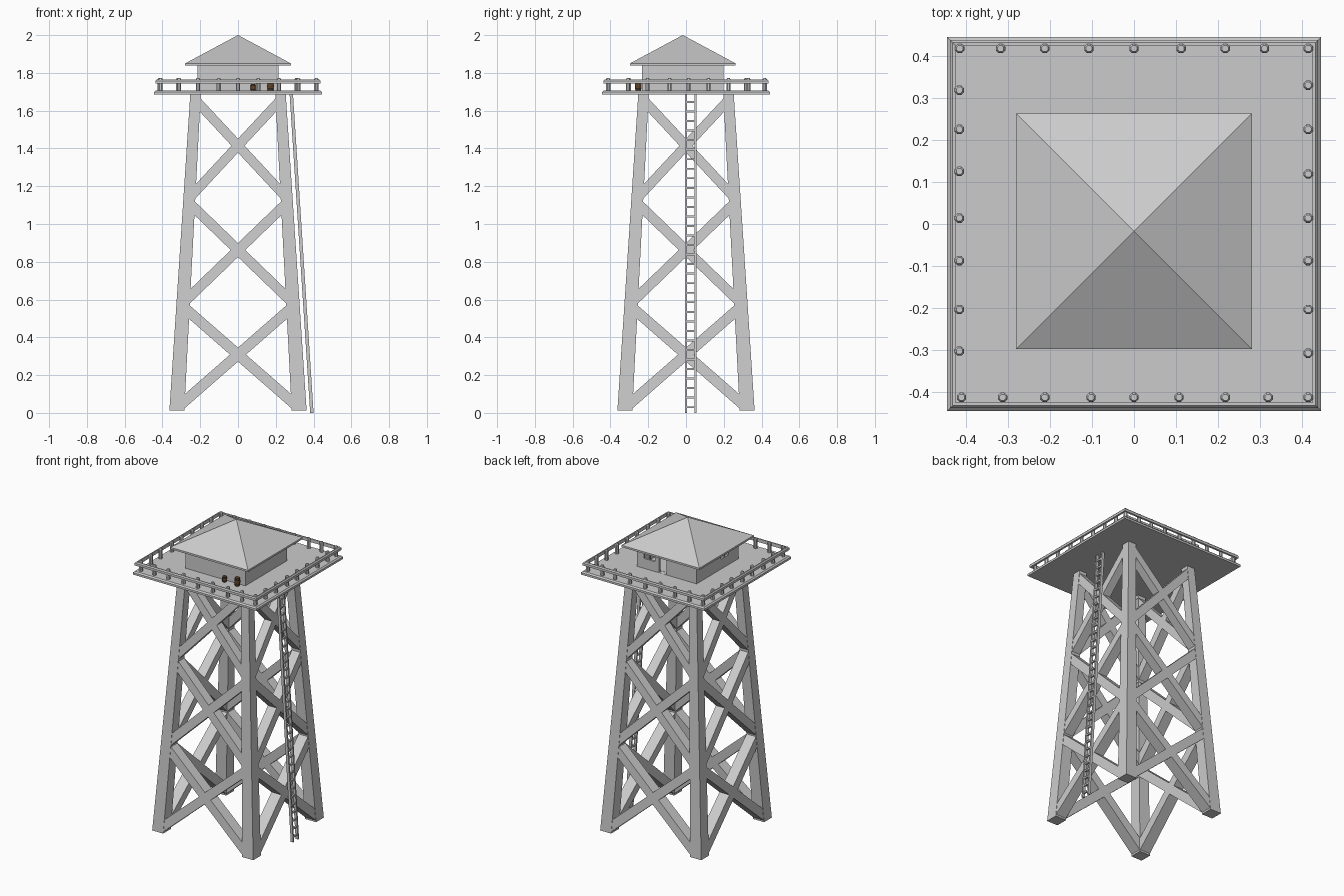
import bpy, bmesh, math
from mathutils import Matrix

if "Cube" in bpy.data.objects:
    bpy.data.objects.remove(bpy.data.objects["Cube"])


def loft(name, *rings, mat=None):
    """Closed solid through rings of matching points."""
    bm = bmesh.new()
    vs = [[bm.verts.new(p) for p in r] for r in rings]
    n = len(rings[0])
    for a, b in zip(vs, vs[1:]):
        for i in range(n):
            j = (i + 1) % n
            bm.faces.new((a[i], a[j], b[j], b[i]))
    bm.faces.new(vs[0][::-1])
    bm.faces.new(vs[-1])
    bmesh.ops.recalc_face_normals(bm, faces=bm.faces)
    me = bpy.data.meshes.new(name)
    bm.to_mesh(me)
    bm.free()
    ob = bpy.data.objects.new(name, me)
    bpy.context.collection.objects.link(ob)
    if mat:
        me.materials.append(mat)
    return ob


def rect(x0, x1, y0, y1, z):
    return [(x0, y0, z), (x1, y0, z), (x1, y1, z), (x0, y1, z)]


def box(name, x0, x1, y0, y1, z0, z1):
    return loft(name, rect(x0, x1, y0, y1, z0), rect(x0, x1, y0, y1, z1))


def disc(x, y, z, r, n=8):
    return [(x + r * math.cos(math.tau * (i + .5) / n),
             y + r * math.sin(math.tau * (i + .5) / n), z) for i in range(n)]


def outer(z):
    return .364 - .066 * z


def inner(z):
    return .285 - .052 * z


# four tapered legs
for sx in (-1, 1):
    for sy in (-1, 1):
        loft("leg", *[rect(sx * inner(z), sx * outer(z), sy * inner(z), sy * outer(z), z)
                      for z in (.012, 1.69)])

# crossed braces, three levels on each of four sides
LEVELS = [(.055, .54), (.61, 1.09), (1.165, 1.638)]
for side in range(4):
    rot = Matrix.Rotation(side * math.pi / 2, 4, 'Z')
    for z0, z1 in LEVELS:
        for s in (-1, 1):
            prof = []
            for x, z in ((-inner(z0) - .008, z0), (inner(z1) + .008, z1)):
                ends = [(s * x, z - .037), (s * x, z + .037)]
                prof += ends if z == z0 else ends[::-1]
            front = [(x, -outer(z) + .002, z) for x, z in prof]
            back = [(x, -inner(z) - .002, z) for x, z in prof]
            loft("brace", front, back).data.transform(rot)

# platform deck
P = .445
loft("platform", rect(-P, P, -P, P, 1.685), rect(-P, P, -P, P, 1.698),
     rect(-.437, .437, -.437, .437, 1.706))

# railing: one mitred bar per side, fixed outside the posts
for side in range(4):
    a, b = .424, .437
    bar = loft("railing", *[[(-o, -o, z), (o, -o, z), (i, -i, z), (-i, -i, z)]
                            for o, i, z in ((b, a, 1.743), (b, a, 1.758), (b - .006, a, 1.765))])
    bar.data.transform(Matrix.Rotation(side * math.pi / 2, 4, 'Z'))

# railing posts
front_x = [-.41, -.312, -.212, -.102, 0, .107, .217, .319, .414]
back_x = [-.414, -.317, -.212, -.107, 0, .112, .217, .31, .414]
left_y = [.318, .225, .125, .014, -.087, -.203, -.302]
right_y = [.33, .225, .119, .014, -.087, -.203, -.307]
spots = [(x, -.412) for x in front_x] + [(x, .417) for x in back_x]
spots += [(-.415, y) for y in left_y] + [(.414, y) for y in right_y]
for x, y in spots:
    loft("railing_post", disc(x, y, 1.70, .012), disc(x, y, 1.766, .012),
         disc(x, y, 1.772, .008))

# hollow cabin with a door and two windows
C, W = -.017, .215
cabin = box("cabin", -W, W, C - W, C + W, 1.70, 1.85)
cuts = [box("room_cutter", -W + .014, W - .014, C - W + .014, C + W - .014, 1.707, 1.842),
        box("door_cutter", 0, .056, C + W - .03, C + W + .03, 1.7065, 1.825),
        box("back_window_cutter", .085, .165, C + W - .03, C + W + .03, 1.77, 1.81),
        box("left_window_cutter", -W - .03, -W + .03, -.13, -.05, 1.77, 1.81)]
for c in cuts:
    m = cabin.modifiers.new(c.name, 'BOOLEAN')
    m.object = c
    m.solver = 'EXACT'
    c.hide_render = True
    c.hide_viewport = True
    c.display_type = 'WIRE'
# window bars
box("back_window_bar", .121, .129, C + W - .012, C + W - .002, 1.765, 1.815)
box("left_window_bar", -W + .002, -W + .012, -.094, -.086, 1.765, 1.815)

# pyramid roof with thin eave
R = .28
loft("roof", rect(-R, R, C - R, C + R, 1.838), rect(-R, R, C - R, C + R, 1.85),
     rect(-.0005, .0005, C - .0005, C + .0005, 2.0))

# ladder leaning on the right side
def ladder_x(z):
    return .391 - .0645 * z


for y in (.001, .051):
    loft("ladder_rail", *[rect(ladder_x(z) - .009, ladder_x(z) + .009, y - .005, y + .005, z)
                          for z in (0, 1.685)])
for i in range(33):
    z = .03 + i * .0505
    x = ladder_x(z)
    box("ladder_rung", x - .006, x + .006, .002, .05, z - .005, z + .005)

# two small barrels by the front wall
wood = bpy.data.materials.new("barrel_wood")
wood.diffuse_color = (.12, .055, .02, 1)
wood.use_nodes = True
wood.node_tree.nodes["Principled BSDF"].inputs["Base Color"].default_value = wood.diffuse_color
iron = bpy.data.materials.new("barrel_iron")
iron.diffuse_color = (.02, .02, .02, 1)
iron.use_nodes = True
iron.node_tree.nodes["Principled BSDF"].inputs["Base Color"].default_value = iron.diffuse_color
for x, r, h in ((.08, .014, .035), (.172, .018, .05)):
    y, z = -.253, 1.706
    loft("barrel", *[disc(x, y, z + h * t, r * k, 12)
                     for t, k in ((0, .82), (.25, .95), (.5, 1), (.75, .95), (1, .82))], mat=wood)
    for t in (.2, .8):
        loft("barrel_hoop", disc(x, y, z + h * (t - .07), r * .98, 12),
             disc(x, y, z + h * (t + .07), r * .98, 12), mat=iron)
